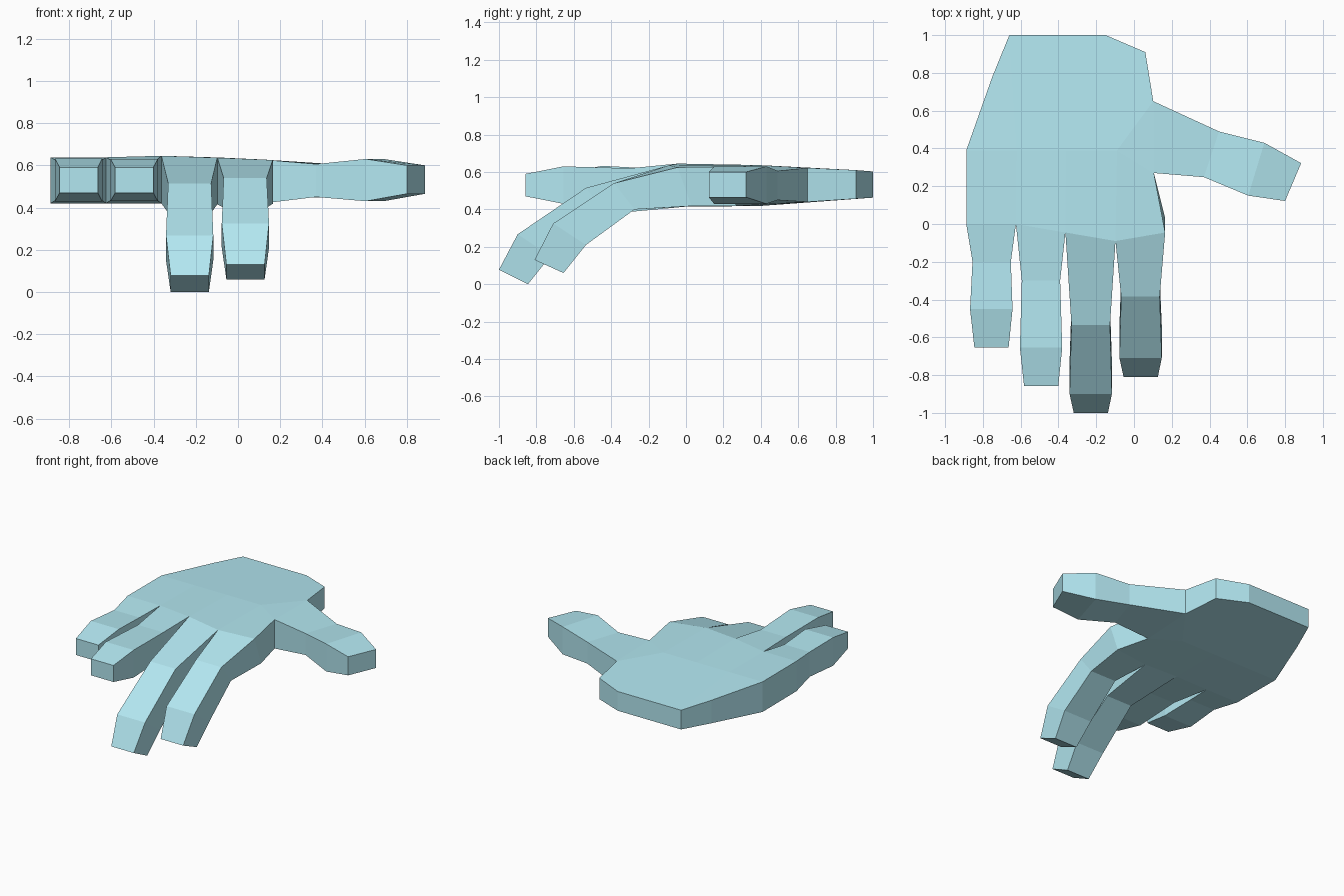
import bpy, bmesh

if "Cube" in bpy.data.objects:
    bpy.data.objects.remove(bpy.data.objects["Cube"])

bm = bmesh.new()


def pair(x, y, top, bottom, dy=0.0):
    """Top and bottom vertex; dy shifts the bottom one along y."""
    return bm.verts.new((x, y, top)), bm.verts.new((x, y + dy, bottom))


def wall(a, b):
    bm.faces.new((a[0], b[0], b[1], a[1]))


def slab(*pairs):
    """Matching top and bottom faces."""
    bm.faces.new([p[0] for p in pairs])
    bm.faces.new([p[1] for p in reversed(pairs)])


def digit(a, b, rings):
    """Extrude a finger from base pairs a, b through (left xy, right xy, top, bottom, dy)."""
    for left, right, top, bottom, dy in rings:
        c, d = pair(*left, top, bottom, dy), pair(*right, top, bottom, dy)
        slab(a, b, d, c)
        wall(a, c)
        wall(b, d)
        a, b = c, d
    wall(a, b)


# Palm: knuckle row, middle row, and the outline round the wrist
knuckles = [pair(-0.888, 0, 0.638, 0.42), pair(-0.625, 0, 0.638, 0.42),
            pair(-0.363, -0.045, 0.645, 0.42, 0.05),
            pair(-0.098, -0.09, 0.636, 0.415, 0.09),
            pair(0.165, -0.045, 0.625, 0.418, 0.075)]
middle = [pair(x, 0.39, 0.637, 0.418) for x in (-0.888, -0.62, -0.36, -0.09)]
middle.append(pair(0.105, 0.27, 0.628, 0.418))
thumb_back = pair(0.102, 0.65, 0.622, 0.44)
wrist = [pair(0.06, 0.91, 0.61, 0.457), pair(-0.15, 1, 0.603, 0.463),
         pair(-0.66, 1, 0.603, 0.463), pair(-0.75, 0.78, 0.615, 0.448)]

for i in range(4):
    slab(knuckles[i], knuckles[i + 1], middle[i + 1], middle[i])
slab(middle[3], middle[4], thumb_back)
slab(middle[3], thumb_back, wrist[0], wrist[1])
slab(middle[1], middle[2], middle[3], wrist[1], wrist[2])
slab(middle[0], middle[1], wrist[2], wrist[3])
rim = [thumb_back] + wrist + [middle[0], knuckles[0]]
for p, q in zip(rim, rim[1:]):
    wall(p, q)
wall(knuckles[4], middle[4])

# Four fingers: each ring is (x left, x right, y, top, bottom, bottom shift in y)
fingers = [
    [(-0.855, -0.652, -0.20, 0.62, 0.44, 0), (-0.868, -0.643, -0.45, 0.633, 0.428, 0),
     (-0.845, -0.664, -0.655, 0.59, 0.47, 0)],
    [(-0.594, -0.391, -0.30, 0.62, 0.44, 0), (-0.604, -0.380, -0.655, 0.63, 0.43, 0),
     (-0.582, -0.401, -0.858, 0.59, 0.47, 0)],
    [(-0.331, -0.127, -0.535, 0.515, 0.375, 0.11), (-0.341, -0.117, -0.90, 0.267, 0.15, 0.175),
     (-0.319, -0.138, -1.0, 0.078, 0.0, 0.155)],
    [(-0.068, 0.136, -0.385, 0.54, 0.40, 0.11), (-0.077, 0.147, -0.71, 0.325, 0.21, 0.175),
     (-0.055, 0.126, -0.81, 0.13, 0.06, 0.155)],
]
for i, rings in enumerate(fingers):
    digit(knuckles[i], knuckles[i + 1],
          [((xl, y), (xr, y), t, b, dy) for xl, xr, y, t, b, dy in rings])

# Thumb
digit(middle[4], thumb_back, [
    ((0.37, 0.248), (0.45, 0.49), 0.606, 0.45, 0),
    ((0.605, 0.15), (0.69, 0.43), 0.63, 0.43, 0),
    ((0.80, 0.122), (0.885, 0.322), 0.60, 0.465, 0)])

bmesh.ops.recalc_face_normals(bm, faces=bm.faces)
mesh = bpy.data.meshes.new("hand")
bm.to_mesh(mesh)
bm.free()
hand = bpy.data.objects.new("hand", mesh)
bpy.context.collection.objects.link(hand)

mat = bpy.data.materials.new("light_blue")
mat.diffuse_color = (0.45, 0.80, 0.88, 1)
mat.use_nodes = True
mat.node_tree.nodes["Principled BSDF"].inputs["Base Color"].default_value = mat.diffuse_color
mesh.materials.append(mat)
